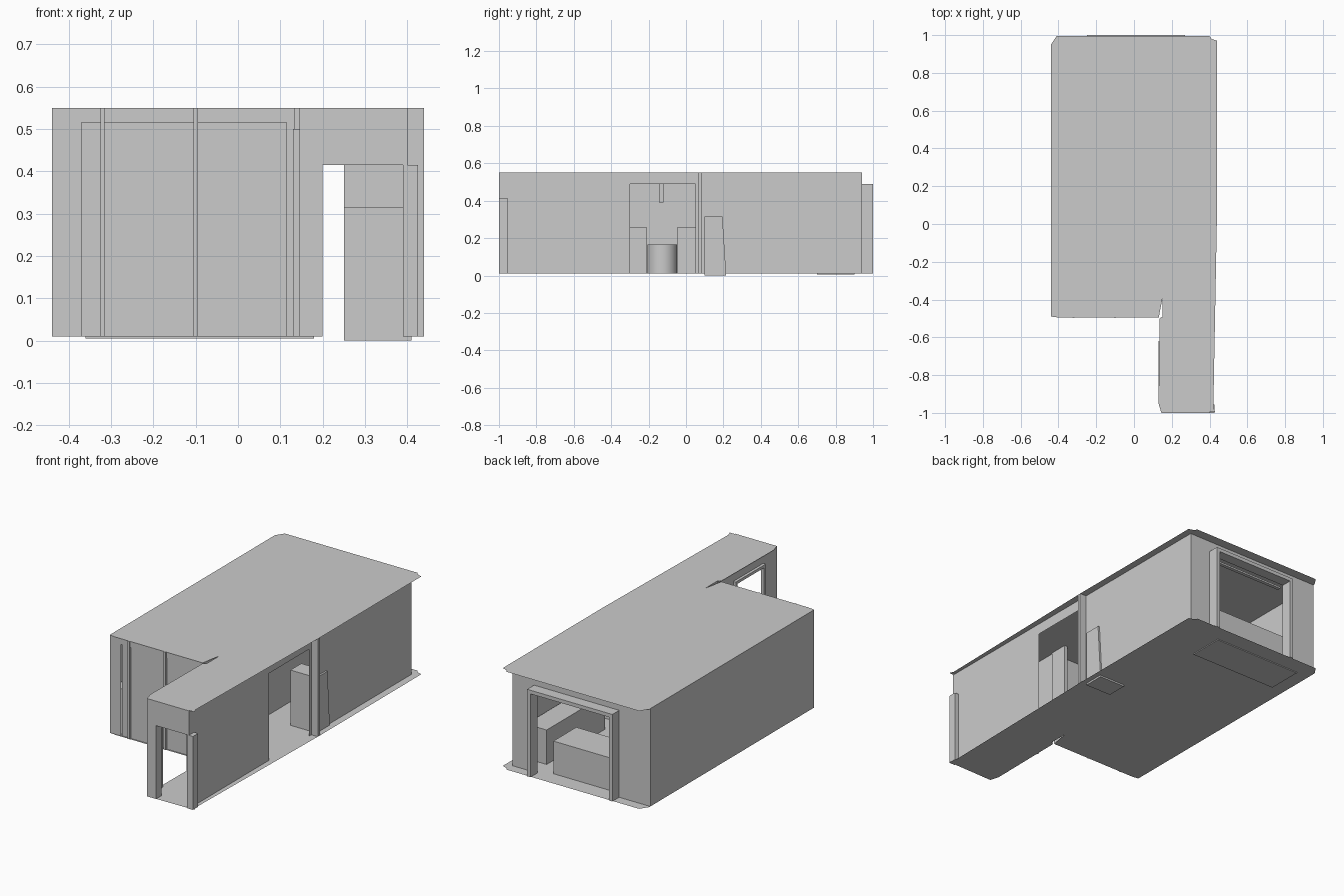
import bpy, bmesh, math

Z0, Z1 = 0.01, 0.55


def make(name, verts, faces):
    me = bpy.data.meshes.new(name)
    me.from_pydata(verts, [], faces)
    me.update()
    ob = bpy.data.objects.new(name, me)
    bpy.context.collection.objects.link(ob)
    return ob


def box(name, x0, x1, y0, y1, z0, z1, lean=0.0):
    """Box; lean pulls the top of the back face towards the front."""
    v = [(x0, y0, z0), (x1, y0, z0), (x1, y1, z0), (x0, y1, z0),
         (x0, y0, z1), (x1, y0, z1), (x1, y1 - lean, z1), (x0, y1 - lean, z1)]
    f = [(3, 2, 1, 0), (4, 5, 6, 7), (0, 1, 5, 4), (1, 2, 6, 5), (2, 3, 7, 6), (3, 0, 4, 7)]
    return make(name, v, f)


def wall(name, strips):
    """Thin wall made of upright panels (xa, ya, xb, yb, z0, z1)."""
    v, f = [], []
    for xa, ya, xb, yb, a, b in strips:
        n = len(v)
        v += [(xa, ya, a), (xb, yb, a), (xb, yb, b), (xa, ya, b)]
        f.append((n, n + 1, n + 2, n + 3))
    return make(name, v, f)


def slab(name, outline, z):
    me = bpy.data.meshes.new(name)
    bm = bmesh.new()
    face = bm.faces.new([bm.verts.new((x, y, z)) for x, y in outline])
    bmesh.ops.triangulate(bm, faces=[face])
    bm.to_mesh(me)
    bm.free()
    ob = bpy.data.objects.new(name, me)
    bpy.context.collection.objects.link(ob)


# Floor and ceiling share one plan, with a slot beside the corridor
plan = [(-0.44, -0.49), (-0.40, -0.495), (0.131, -0.495), (0.133, -0.385),
        (0.152, -0.385), (0.152, -0.49), (0.135, -0.50), (0.13, -0.95),
        (0.145, -1.0), (0.43, -0.995), (0.42, -0.97), (0.40, -0.955),
        (0.40, 0.06), (0.41, 0.08), (0.44, 0.09), (0.44, 0.97),
        (0.41, 0.98), (0.40, 0.995), (-0.41, 0.995), (-0.44, 0.95)]
slab("floor", plan, Z0)
slab("ceiling", plan, Z1)

# Outer walls
wall("left_wall", [(-0.44, -0.49, -0.44, 0.94, Z0, Z1)])
wall("right_wall", [(0.40, -0.96, 0.40, -0.30, Z0, Z1),
                    (0.40, -0.30, 0.40, 0.05, 0.49, Z1),
                    (0.40, 0.05, 0.40, 0.94, Z0, Z1)])
wall("back_wall", [(-0.44, 0.94, -0.25, 0.94, Z0, Z1),
                   (-0.25, 0.94, 0.27, 0.94, 0.48, Z1),
                   (0.27, 0.94, 0.40, 0.94, Z0, Z1)])
wall("room_front_wall", [(-0.44, -0.49, -0.37, -0.49, Z0, Z1),
                         (-0.37, -0.485, 0.115, -0.485, Z0, 0.515),
                         (-0.37, -0.49, 0.115, -0.49, 0.515, Z1),
                         (0.115, -0.49, 0.133, -0.49, Z0, Z1)])
wall("corridor_left_wall", [(0.145, -0.96, 0.145, -0.88, Z0, Z1),
                            (0.145, -0.88, 0.145, -0.62, 0.49, Z1),
                            (0.145, -0.62, 0.145, -0.49, Z0, Z1)])

# Hollow partition under the slot
wall("partition", [(0.133, -0.495, 0.133, -0.385, Z0, Z1),
                   (0.133, -0.385, 0.152, -0.385, Z0, Z1),
                   (0.152, -0.385, 0.152, -0.49, Z0, Z1)])

# Panel posts on the room front and the post on the right wall
for i, x in enumerate((-0.32, -0.10)):
    box(f"panel_post_{i}", x - 0.005, x + 0.005, -0.498, -0.483, Z0, Z1)
box("side_post", 0.39, 0.44, 0.068, 0.085, Z0, Z1)

# Entrance with thick jambs and lintel
box("entrance_left_jamb", 0.145, 0.20, -1.0, -0.955, Z0, Z1)
box("entrance_right_jamb", 0.39, 0.425, -1.0, -0.955, Z0, 0.415)
box("entrance_lintel", 0.20, 0.40, -1.0, -0.955, 0.415, Z1)

# Side door frame in the corridor
for i, y in enumerate((-0.88, -0.635)):
    box(f"side_door_jamb_{i}", 0.13, 0.147, y, y + 0.015, Z0, 0.50)
box("side_door_head", 0.13, 0.147, -0.88, -0.62, 0.485, 0.50)

# Window frame projecting at the back
for i, x in enumerate((-0.25, 0.25)):
    box(f"window_jamb_{i}", x, x + 0.02, 0.94, 1.0, Z0, 0.49)
box("window_head", -0.25, 0.27, 0.94, 1.0, 0.47, 0.49)
box("curtain_rail", -0.23, 0.25, 0.90, 0.92, 0.46, 0.47)

# Furniture
box("near_bed", -0.43, 0.09, -0.47, -0.21, Z0, 0.26)
box("far_bed", -0.43, 0.09, -0.045, 0.50, Z0, 0.26)
box("window_seat", -0.36, 0.18, 0.70, 0.90, 0.005, 0.19)
box("side_desk", 0.27, 0.395, 0.32, 0.83, Z0, 0.20)
box("leaning_cabinet", 0.25, 0.41, 0.10, 0.215, 0.0, 0.315, 0.02)
box("hanging_lamp", -0.43, -0.40, -0.145, -0.12, 0.39, 0.49)

# Round table between the beds
bpy.ops.mesh.primitive_cylinder_add(vertices=24, radius=0.08, depth=0.155,
                                    location=(-0.30, -0.127, 0.0875))
table = bpy.context.object
table.name = "round_table"
bpy.ops.object.shade_smooth_by_angle(angle=math.radians(30))
